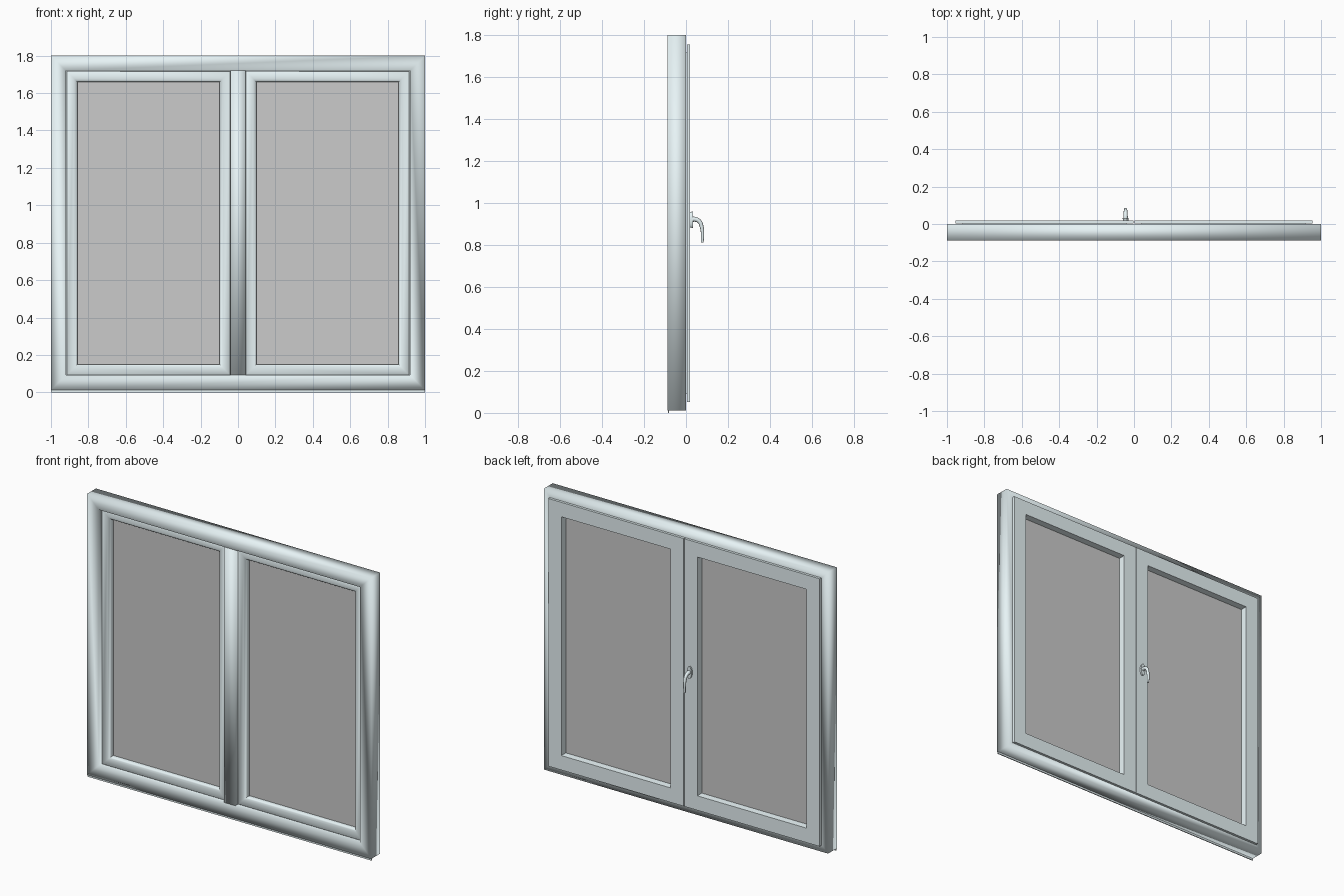
import bpy, bmesh, math

if "Cube" in bpy.data.objects:
    bpy.data.objects.remove(bpy.data.objects["Cube"])

grey = bpy.data.materials.new("painted_frame")
grey.diffuse_color = (0.80, 0.90, 0.92, 1)
grey.use_nodes = True
grey.node_tree.nodes["Principled BSDF"].inputs["Base Color"].default_value = grey.diffuse_color
glass = bpy.data.materials.new("grey_glass")
glass.diffuse_color = (0.54, 0.54, 0.54, 1)
glass.use_nodes = True
glass.node_tree.nodes["Principled BSDF"].inputs["Base Color"].default_value = glass.diffuse_color


def finish(bm, name, mat=grey, smooth=None):
    bmesh.ops.recalc_face_normals(bm, faces=bm.faces)
    me = bpy.data.meshes.new(name)
    bm.to_mesh(me)
    bm.free()
    ob = bpy.data.objects.new(name, me)
    bpy.context.collection.objects.link(ob)
    me.materials.append(mat)
    if smooth:
        bpy.ops.object.select_all(action='DESELECT')
        ob.select_set(True)
        bpy.context.view_layer.objects.active = ob
        bpy.ops.object.shade_smooth_by_angle(angle=math.radians(smooth))
    return ob


def ring(name, x0, x1, z0, z1, profile, smooth):
    """Mitred rectangular frame; profile points are (inset, y)."""
    bm = bmesh.new()
    loops = [[bm.verts.new(p) for p in ((x0 + i, y, z0 + i), (x1 - i, y, z0 + i),
                                        (x1 - i, y, z1 - i), (x0 + i, y, z1 - i))]
             for i, y in profile]
    for a, b in zip(loops, loops[1:] + loops[:1]):
        for k in range(4):
            n = (k + 1) % 4
            bm.faces.new((a[k], a[n], b[n], b[k]))
    return finish(bm, name, grey, smooth)


def box(name, x0, x1, y0, y1, z0, z1, mat=grey, smooth=None):
    bm = bmesh.new()
    bmesh.ops.create_cube(bm, size=1)
    for v in bm.verts:
        v.co = ((x0 + x1) / 2 + v.co.x * (x1 - x0), (y0 + y1) / 2 + v.co.y * (y1 - y0),
                (z0 + z1) / 2 + v.co.z * (z1 - z0))
    return finish(bm, name, mat, smooth)


# Fixed outer frame, centre post and bottom strip
ring("outer_frame", -1, 1, 0.012, 1.8,
     [(0, 0), (0, -0.088), (0.08, -0.088), (0.08, 0)], 100)
box("centre_post", -0.04, 0.04, -0.085, -0.002, 0.09, 1.722, smooth=100)
box("bottom_strip", -1, 1, -0.086, -0.08, 0, 0.012)

# Two sashes: flat back flange overlapping the frame, moulded front, glass pane
sash_profile = [(0, 0.004), (0, 0.02), (0.092, 0.02), (0.096, -0.022),
                (0.096, -0.048), (0.089, -0.056), (0.078, -0.06),
                (0.042, -0.06), (0.038, -0.056), (0.038, 0.004)]
for side, x0, x1 in (("left", -0.955, -0.002), ("right", 0.002, 0.955)):
    ring(side + "_sash", x0, x1, 0.053, 1.756, sash_profile, 50)
    box(side + "_glass", x0 + 0.09, x1 - 0.09, -0.025, -0.019, 0.143, 1.666, glass)

# Oval handle plate on the left sash
bm = bmesh.new()
hx = -0.045
bmesh.ops.create_cone(bm, cap_ends=True, segments=32, radius1=1, radius2=0.9, depth=1)
for v in bm.verts:
    x, y, z = v.co
    v.co = (hx + x * 0.016, 0.026 - z * 0.014, 0.92 + y * 0.04)
finish(bm, "handle_plate", grey, 40)

# Curved tapering lever
cu = bpy.data.curves.new("handle_lever", 'CURVE')
cu.dimensions = '3D'
cu.bevel_depth = 0.012
cu.bevel_resolution = 4
cu.use_fill_caps = True
cu.resolution_u = 8
path = [(0.025, 0.922, 1.1), (0.045, 0.922, 0.95), (0.064, 0.912, 0.85),
        (0.075, 0.885, 0.75), (0.079, 0.85, 0.65), (0.077, 0.811, 0.55)]
sp = cu.splines.new('BEZIER')
sp.bezier_points.add(len(path) - 1)
for p, (y, z, r) in zip(sp.bezier_points, path):
    p.co = (hx, y, z)
    p.radius = r
    p.handle_left_type = p.handle_right_type = 'AUTO'
lever = bpy.data.objects.new("handle_lever", cu)
bpy.context.collection.objects.link(lever)
cu.materials.append(grey)
bpy.ops.object.select_all(action='DESELECT')
lever.select_set(True)
bpy.context.view_layer.objects.active = lever
bpy.ops.object.convert(target='MESH')
bpy.ops.object.shade_smooth_by_angle(angle=math.radians(50))
